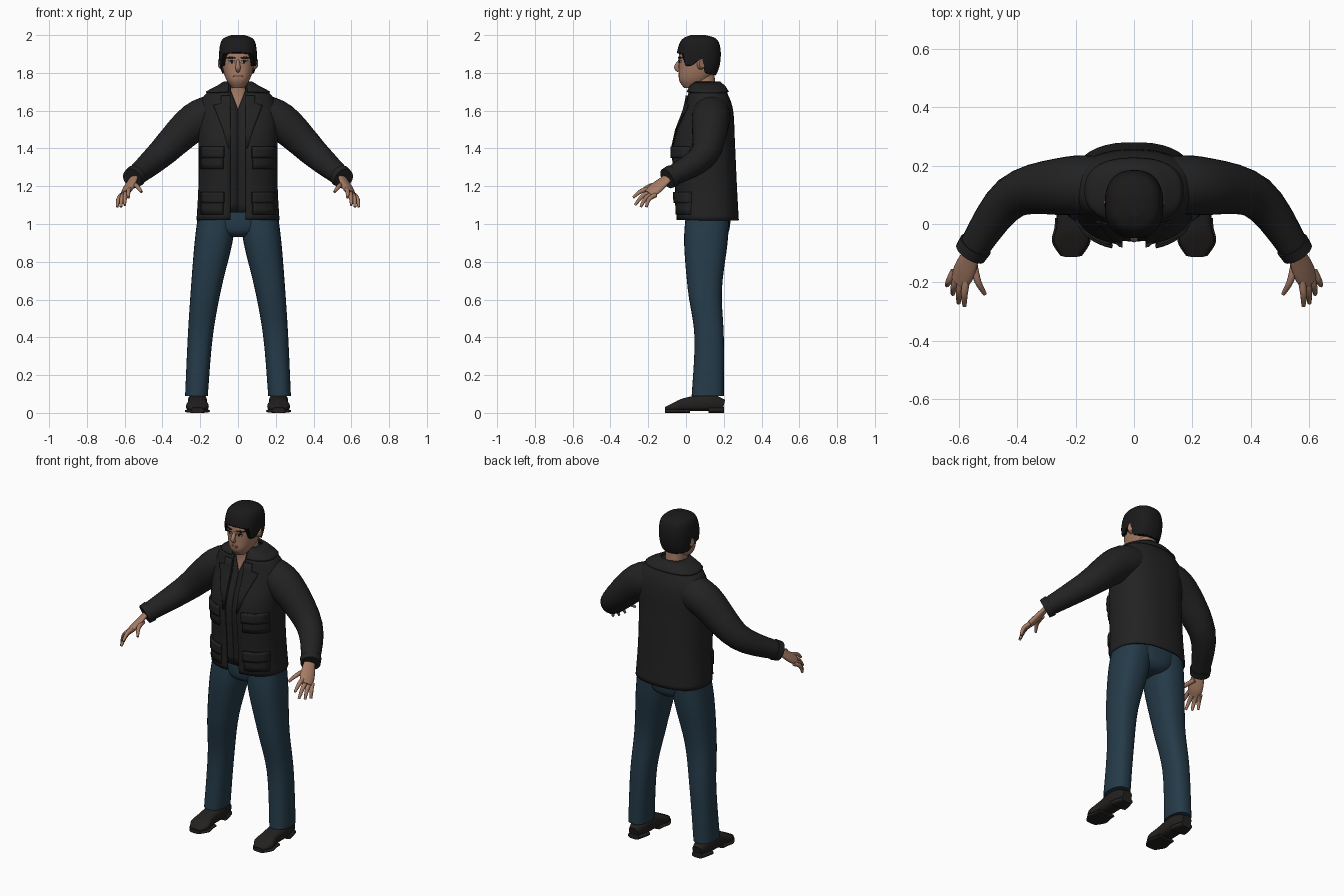
import bpy, bmesh, math
from mathutils import Vector

cube = bpy.data.objects.get("Cube")
if cube:
    bpy.data.objects.remove(cube)


def material(name, *rgb):
    mat = bpy.data.materials.new(name)
    mat.use_nodes = True
    mat.diffuse_color = (*rgb, 1)
    shader = mat.node_tree.nodes["Principled BSDF"]
    shader.inputs["Base Color"].default_value = (*rgb, 1)
    shader.inputs["Roughness"].default_value = 0.9
    return mat


SKIN = material("skin", .38, .2, .13)
LIP = material("lip", .24, .1, .07)
CLOTH = material("black_cloth", .016, .016, .016)
JEANS = material("blue_denim", .018, .043, .066)
HAIR = material("black_hair", .011, .01, .01)
LEATHER = material("dark_leather", .017, .015, .014)
WHITE = material("eye_white", .4, .38, .35)
SQUARENESS = 2.4


def finish(name, rings, mat, closed=True, mirror=False, thick=0):
    """Skin a list of point rings into one smooth object."""
    bm = bmesh.new()
    loops = [[bm.verts.new(p) for p in ring] for ring in rings]
    count = len(loops[0])
    for low, high in zip(loops, loops[1:]):
        for i in range(count if closed else count - 1):
            j = (i + 1) % count
            bm.faces.new((low[i], low[j], high[j], high[i]))
    if closed:
        bm.faces.new(loops[0])
        bm.faces.new(loops[-1])
        bmesh.ops.recalc_face_normals(bm, faces=bm.faces)
    mesh = bpy.data.meshes.new(name)
    bm.to_mesh(mesh)
    bm.free()
    mesh.materials.append(mat)
    ob = bpy.data.objects.new(name, mesh)
    bpy.context.collection.objects.link(ob)
    if mirror:
        ob.modifiers.new("Mirror", 'MIRROR')
    if thick:
        shell = ob.modifiers.new("Solidify", 'SOLIDIFY')
        shell.thickness, shell.offset = thick, -1
    return ob


def smooth(rows, steps=5):
    """Pass a smooth curve through a few rows of numbers."""
    ends = [rows[0], *rows, rows[-1]]
    result = []
    for before, a, b, after in zip(ends, ends[1:], ends[2:], ends[3:]):
        for k in range(steps):
            t = k / steps
            ease = t * t * (3 - 2 * t)
            leave, arrive = t * (1 - t) ** 2 / 2, t * t * (t - 1) / 2
            result.append([q + (r - q) * ease + (r - p) * leave + (s - q) * arrive
                           for p, q, r, s in zip(before, a, b, after)])
    return result + [list(rows[-1])]


def at(rows, key):
    """Read a table between its rows, by its first column."""
    key = min(max(key, rows[0][0]), rows[-1][0])
    for a, b in zip(rows, rows[1:]):
        if key <= b[0]:
            f = (key - a[0]) / (b[0] - a[0])
            return [p + (q - p) * f for p, q in zip(a, b)]


def grow(row, d):
    z, half, front, back = row
    return [z, half + d, front - d, back + d]


def rounded(angle, power):
    c, s = math.cos(angle), math.sin(angle)
    return (math.copysign(abs(c) ** (2 / power), c),
            math.copysign(abs(s) ** (2 / power), s))


def section_point(row, angle):
    z, half, front, back, *centre = row
    c, s = rounded(angle, SQUARENESS)
    return (sum(centre) + half * c, (front + back + (back - front) * s) / 2, z)


def body(name, rows, mat, gap=None, seg=40, **options):
    """Stacked rings of height, half width, front y, back y and maybe centre x."""
    rings = []
    for row in rows:
        slit = math.asin((gap(row[0]) / row[1]) ** (SQUARENESS / 2)) if gap else 0
        turn = 2 * math.pi - 2 * slit
        parts = seg - 1 if gap else seg
        rings.append([section_point(row, slit - math.pi / 2 + turn * i / parts)
                      for i in range(seg)])
    return finish(name, rings, mat, closed=not gap, **options)


def tube(name, points, mat, ref=(1, 0, 0), flat=1, power=2, seg=16, mirror=True):
    """Tube through x, y, z, radius along ref and maybe a second radius."""
    path = [Vector(p[:3]) for p in points]
    rings = []
    for i, p in enumerate(points):
        along = (path[min(i + 1, len(path) - 1)] - path[max(i - 1, 0)]).normalized()
        side = Vector(ref)
        side = (side - along * side.dot(along)).normalized()
        up = along.cross(side)
        depth = p[4] if len(p) > 4 else p[3] * flat
        corners = [rounded(math.tau * k / seg, power) for k in range(seg)]
        rings.append([path[i] + side * p[3] * c + up * depth * s for c, s in corners])
    return finish(name, rings, mat, mirror=mirror)


def patch(name, rows, edges, mat, lift, thick=.006, columns=6):
    """Mirrored plate lying on a body; edges hold height, inner x, outer x."""
    rings = []
    for z, inner, outer in edges:
        row = at(rows, z)
        half, front, back = row[1:4]
        ring = []
        for i in range(columns + 1):
            x = inner + (outer - inner) * i / columns
            bulge = (1 - min(abs(x) / half, .99) ** SQUARENESS) ** (1 / SQUARENESS)
            ring.append((x, (front + back - (back - front) * bulge) / 2 - lift, z))
        rings.append(ring)
    return finish(name, rings, mat, closed=False, mirror=True, thick=thick)


# Open jacket with collar and lapels
coat = smooth([(1.02, .22, -.05, .28), (1.2, .21, -.06, .27), (1.42, .21, -.07, .26),
               (1.6, .21, -.01, .25), (1.69, .17, .01, .22), (1.74, .08, .03, .19)])
body("jacket", coat, CLOTH, gap=lambda z: .04, thick=.01)
fold = [grow(at(coat, 1.7 + .01 * k), .012) for k in range(4)]
body("collar", fold + [(1.755, .075, .035, .18)], CLOTH, gap=lambda z: .05, thick=.01)
notch = [(1.4, .05), (1.5, .08), (1.6, .12), (1.63, .13), (1.64, .09), (1.68, .09)]
patch("lapel", coat, [(z, .04, outer) for z, outer in notch], CLOTH, .01)

# Shirt with a narrow neckline, over the neck
levels = [1.06 + .05 * k for k in range(14)]
body("shirt", [grow(at(coat, z), -.012) for z in levels], CLOTH,
     gap=lambda z: max(.001, (z - 1.61) * .4), thick=.005)
body("neck", smooth([(1.58, .09, .01, .17), (1.68, .06, .03, .16), (1.8, .055, .02, .15)]),
     SKIN)


# Bellows pockets
def pocket(name, low, top):
    def box(inner, bottom):
        span = top - bottom
        return [(bottom + span * k / 4, inner, .2) for k in range(5)]
    patch(name, coat, box(.08, low), CLOTH, .009, .012)
    patch(name + "_flap", coat, box(.075, (low + top) / 2), CLOTH, .017, .012)


pocket("upper_pocket", 1.29, 1.41)
pocket("lower_pocket", 1.05, 1.17)

# Sleeves and cuffs
sleeve = smooth([(.1, .13, 1.59, .1), (.23, .13, 1.54, .1), (.42, .09, 1.36, .074),
                 (.56, -.1, 1.24, .05)])
tube("sleeve", sleeve, CLOTH, ref=(0, 0, 1), seg=24)
tube("cuff", [(x, y, z, r + .006) for x, y, z, r in sleeve[-2:]], CLOTH,
     ref=(0, 0, 1), seg=24)

# Hands
ACROSS = Vector((.05, .01, -.04))
tube("palm", smooth([(.55, -.09, 1.25, .03), (.58, -.16, 1.19, .043),
                     (.6, -.2, 1.16, .034)]), SKIN, ref=ACROSS, flat=.45)


def finger(name, base, tip):
    base, tip = Vector(base), Vector(tip)
    bend = (base + tip) / 2 + Vector((.005, -.01, .01))
    tube(name, smooth([(*base, .013), (*bend, .012), (*tip, .007)]), SKIN,
         ref=ACROSS, seg=10)


finger("thumb", (.55, -.13, 1.21), (.51, -.24, 1.17))
tips = {"index_finger": (.58, -.28, 1.14), "middle_finger": (.6, -.27, 1.1),
        "ring_finger": (.62, -.24, 1.09), "little_finger": (.64, -.21, 1.09)}
for i, (name, tip) in enumerate(tips.items()):
    finger(name, Vector((.57, -.17, 1.19)) + ACROSS * .3 * i, tip)

# Jeans
body("jeans_seat", smooth([(.93, .05, .04, .2), (.97, .14, 0, .23), (1.1, .2, 0, .24)]),
     JEANS)
body("jeans_leg", smooth([(.09, .06, .03, .2, .22), (.4, .066, .045, .2, .2),
                          (.65, .08, .01, .19, .17), (.9, .1, -.01, .22, .13),
                          (1.06, .1, 0, .23, .11)]), JEANS, seg=28, mirror=True)

# Shoes: upper, sole and heel
last = smooth([(.2, .03, .07), (.12, .05, .1), (0, .05, .08), (-.06, .06, .055),
               (-.11, .03, .03)])


def shoe_part(name, rows, bottom, extra, height):
    tube(name, [(.215, y, (bottom + height(h)) / 2, w + extra, (height(h) - bottom) / 2)
                for y, w, h in rows], LEATHER, power=3, seg=20)


shoe_part("shoe_upper", last, .01, 0, lambda h: h)
shoe_part("shoe_sole", [r for r in last if r[0] < .03], 0, .006, lambda h: .02)
shoe_part("shoe_heel", [r for r in last if r[0] > .1], 0, .006, lambda h: .03)

# Head, ears and nose
skull = smooth([(1.72, .03, -.01, .06), (1.76, .06, -.036, .12), (1.82, .08, -.038, .16),
                (1.9, .086, -.036, .17), (1.96, .07, -.01, .15), (1.98, .02, .04, .09)])
body("head", skull, SKIN)
tube("ear", [(.075, .075, 1.85, .02), (.09, .08, 1.85, .02), (.1, .085, 1.85, .015)],
     SKIN, ref=(0, 1, 0), flat=1.6)
tube("nose", smooth([(0, -.03, 1.87, .007), (0, -.05, 1.83, .013), (0, -.035, 1.81, .01)]),
     SKIN, mirror=False)


# Face details, as thin oval plates
def feature(name, x, z, width, height, mat, lift):
    edges = []
    for k in range(-4, 5):
        half = width * math.sqrt(max(.05, 1 - (k / 4) ** 2))
        edges.append((z + height * k / 4, x - half, x + half))
    patch(name, skull, edges, mat, lift, .005)


feature("eye", .033, 1.857, .016, .007, WHITE, .001)
feature("iris", .033, 1.857, .006, .007, HAIR, .002)
feature("upper_lid", .034, 1.864, .018, .003, HAIR, .003)
feature("eyebrow", .038, 1.88, .025, .006, HAIR, .004)
feature("mouth", .01, 1.783, .016, .006, LIP, .002)

# Hair: every column runs from the hairline (by angle from the front) to the crown
hairline = [(0, 1.91), (50, 1.9), (60, 1.84), (80, 1.84), (90, 1.87), (110, 1.8),
            (180, 1.79)]
STRANDS, STEPS = 72, 16
rings = []
for s in range(STEPS + 1):
    f = 1 - (1 - s / STEPS) ** 1.5
    ring = []
    for i in range(STRANDS):
        turn = 360 * i / STRANDS
        low = at(hairline, min(turn, 360 - turn))[1] + .004 * math.sin(2 * i)
        row = grow(at(skull, low + (1.98 - low) * f), .014)
        row[0] += .02 * f
        ring.append(section_point(row, math.radians(turn - 90)))
    rings.append(ring)
hair = finish("hair", rings, HAIR)

# Smooth shading that keeps hard edges crisp
for ob in bpy.context.scene.objects:
    ob.select_set(ob.type == 'MESH')
bpy.context.view_layer.objects.active = hair
bpy.ops.object.shade_smooth_by_angle(angle=math.radians(50))
